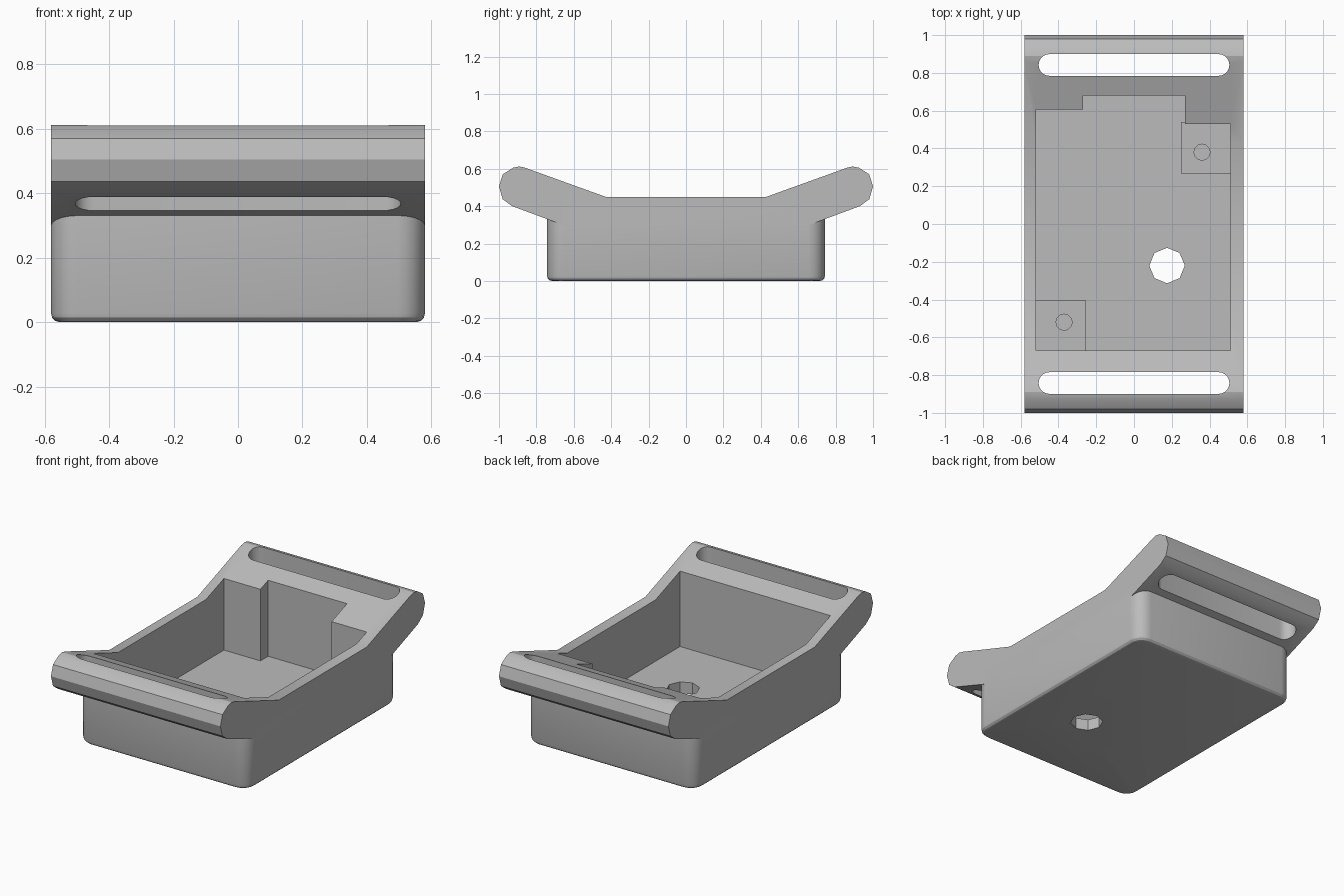
import bpy, bmesh
from math import sin, cos, pi, radians

if "Cube" in bpy.data.objects:
    bpy.data.objects.remove(bpy.data.objects["Cube"])

HALF_W, HALF_L = 0.58, 0.743      # case half width and half length
FLOOR, POST_TOP = 0.07, 0.17

grey = bpy.data.materials.new("grey plastic")
grey.use_nodes = True
grey.diffuse_color = (0.5, 0.5, 0.5, 1)
grey.node_tree.nodes["Principled BSDF"].inputs["Base Color"].default_value = (0.5, 0.5, 0.5, 1)


def arc(cx, cy, r, start, end, n):
    steps = [radians(start + (end - start) * i / n) for i in range(n + 1)]
    return [(cx + r * cos(a), cy + r * sin(a)) for a in steps]


def rounded_rect(hx, hy, r, n, cy=0):
    pts = []
    for i, (sx, sy) in enumerate([(1, 1), (-1, 1), (-1, -1), (1, -1)]):
        pts += arc(sx * (hx - r), cy + sy * (hy - r), r, 90 * i, 90 * i + 90, n)
    return pts


def polygon(cx, cy, r, n):
    return arc(cx, cy, r, 0, 360, n)[:-1]


def box(x0, x1, y0, y1):
    return [(x0, y0), (x1, y0), (x1, y1), (x0, y1)]


def prism(name, outline, low, high, along_x=False, bottom_bevel=0):
    """Extrude an outline up z, or a (y, z) outline along x."""
    bm = bmesh.new()
    place = (lambda a, b: (low, a, b)) if along_x else (lambda a, b: (a, b, low))
    face = bm.faces.new([bm.verts.new(place(a, b)) for a, b in outline])
    base_edges = list(face.edges)
    ext = bmesh.ops.extrude_face_region(bm, geom=[face], use_keep_orig=True)
    verts = [v for v in ext["geom"] if isinstance(v, bmesh.types.BMVert)]
    shift = (high - low, 0, 0) if along_x else (0, 0, high - low)
    bmesh.ops.translate(bm, vec=shift, verts=verts)
    if bottom_bevel:
        bmesh.ops.bevel(bm, geom=base_edges, offset=bottom_bevel, segments=3,
                        profile=0.5, affect='EDGES')
    bmesh.ops.recalc_face_normals(bm, faces=bm.faces)
    mesh = bpy.data.meshes.new(name)
    bm.to_mesh(mesh)
    bm.free()
    mesh.materials.append(grey)
    obj = bpy.data.objects.new(name, mesh)
    bpy.context.collection.objects.link(obj)
    return obj


def combine(target, tool, operation):
    """Apply a boolean and remove the tool."""
    bpy.context.view_layer.objects.active = target
    mod = target.modifiers.new(operation, 'BOOLEAN')
    mod.operation, mod.solver, mod.object = operation, 'EXACT', tool
    bpy.ops.object.modifier_apply(modifier=mod.name)
    bpy.data.objects.remove(tool)


# Rounded tub
case = prism("strap_case", rounded_rect(HALF_W, HALF_L, 0.085, 5), 0, 0.42,
             bottom_bevel=0.028)

# Upper body with the two raised strap wings
wing = [(0.66, 0.30), (0.93, 0.40), (0.98, 0.437), (1.0, 0.505), (0.98, 0.57),
        (0.925, 0.605), (0.89, 0.612), (0.86, 0.605), (0.43, 0.45)]
profile = wing + [(-y, z) for y, z in reversed(wing)]
combine(case, prism("strap_wings", profile, -HALF_W, HALF_W, along_x=True), 'UNION')

# Stepped inner cavity
cavity = [(-0.52, -0.67), (0.51, -0.67), (0.51, 0.53), (0.27, 0.53),
          (0.27, 0.68), (-0.27, 0.68), (-0.27, 0.605), (-0.52, 0.605)]
combine(case, prism("cavity_cutter", cavity, FLOOR, 1), 'DIFFERENCE')

# Strap slots through both wings
for side in (-1, 1):
    slot = prism("slot_cutter", rounded_rect(0.505, 0.0575, 0.0574, 5, side * 0.842), 0.2, 1)
    combine(case, slot, 'DIFFERENCE')

# Octagonal hole through the floor
combine(case, prism("hole_cutter", polygon(0.175, -0.22, 0.094, 8), -0.1, 0.2), 'DIFFERENCE')

# Screw posts in opposite corners, sunk slightly into the walls
posts = [("rear_post", (0.25, 0.52, 0.268, 0.54), (0.36, 0.38)),
         ("front_post", (-0.53, -0.255, -0.68, -0.405), (-0.37, -0.52))]
for name, extent, centre in posts:
    combine(case, prism(name, box(*extent), FLOOR - 0.02, POST_TOP), 'UNION')
    hole = prism("screw_cutter", polygon(*centre, 0.043, 12), FLOOR, 0.3)
    combine(case, hole, 'DIFFERENCE')

# Soft corners, crisp facets
bpy.ops.object.select_all(action='DESELECT')
case.select_set(True)
bpy.context.view_layer.objects.active = case
bpy.ops.object.shade_smooth_by_angle(angle=radians(22))
